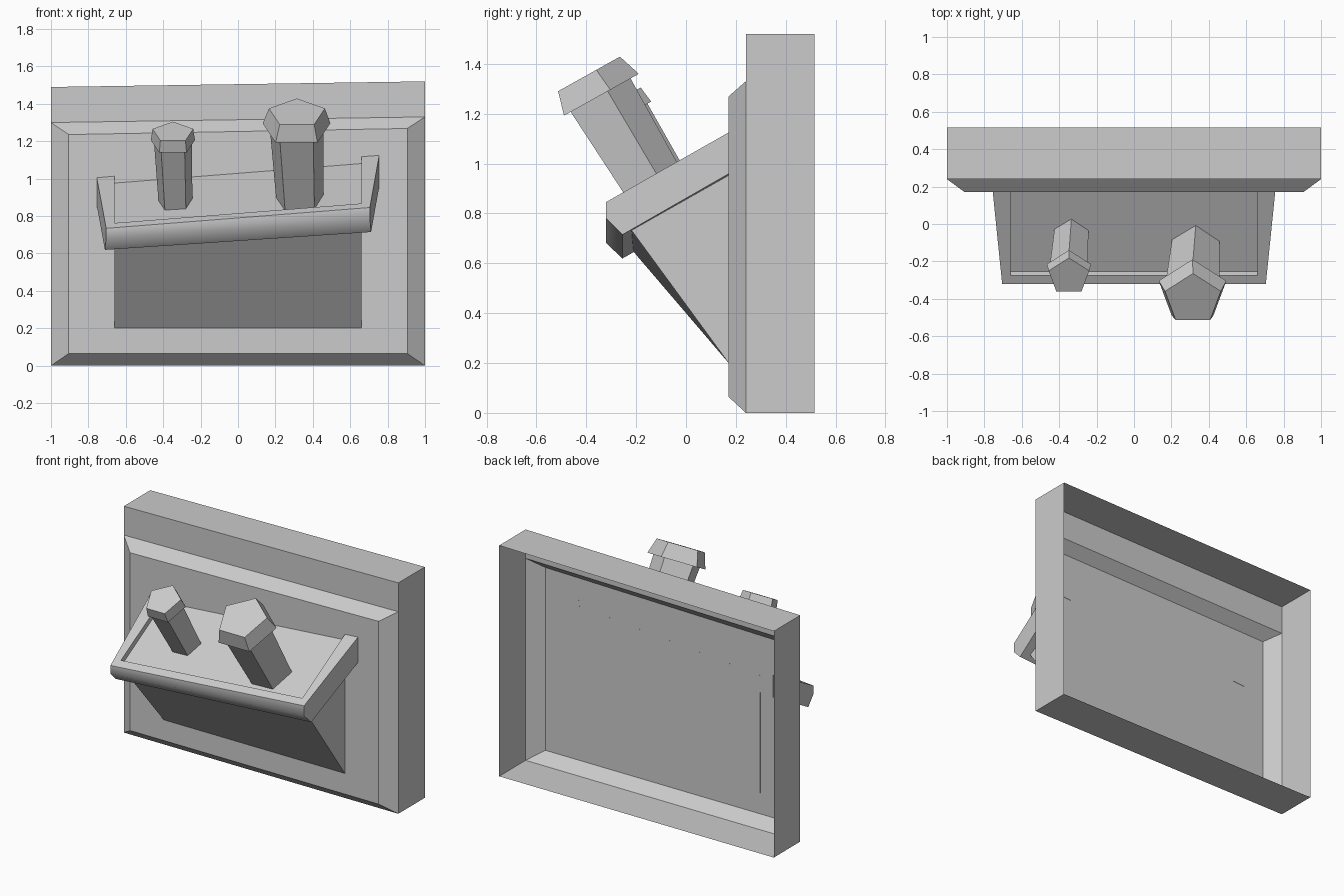
import bpy, bmesh, math
from mathutils import Vector

if "Cube" in bpy.data.objects:
    bpy.data.objects.remove(bpy.data.objects["Cube"])


def build(name, loops, faces):
    """Mesh from named points and faces given as lists of names."""
    bm = bmesh.new()
    v = {k: bm.verts.new(p) for k, p in loops.items()}
    for f in faces:
        bm.faces.new([v[k] for k in f])
    bmesh.ops.recalc_face_normals(bm, faces=bm.faces[:])
    me = bpy.data.meshes.new(name)
    bm.to_mesh(me)
    bm.free()
    ob = bpy.data.objects.new(name, me)
    bpy.context.collection.objects.link(ob)
    return ob


def rect(key, w, y, z0, z1, slope):
    """Four corners, counter-clockwise from the front; the top edge slopes in x."""
    return {key + '0': (-w, y, z0), key + '1': (w, y, z0),
            key + '2': (w, y, z1 + slope * w), key + '3': (-w, y, z1 - slope * w)}


# Backboard: open-backed shell with a raised, bevelled panel and a top strip
pts = {**rect('b', 1, 0.515, 0, 1.505, 0.015), **rect('f', 1, 0.24, 0, 1.505, 0.015),
       **rect('p', 0.905, 0.17, 0.065, 1.252, 0.018)}
pts['m2'] = (1, 0.24, 1.33)
pts['m3'] = (-1, 0.24, 1.30)
build('backboard', pts, [
    ['f0', 'b0', 'b1', 'f1'], ['f1', 'b1', 'b2', 'f2', 'm2'],
    ['f2', 'b2', 'b3', 'f3'], ['f3', 'b3', 'b0', 'f0', 'm3'],
    ['m3', 'm2', 'f2', 'f3'],
    ['f0', 'f1', 'p1', 'p0'], ['f1', 'm2', 'p2', 'p1'],
    ['m2', 'm3', 'p3', 'p2'], ['m3', 'f0', 'p0', 'p3'],
    ['p0', 'p1', 'p2', 'p3']])

# Tray: sloping shelf with raised arms and a rounded front lip
T, U = 0.079, 0.067            # sideways slope of top and underside
profile = [('bt', 0.171, 1.065, T), ('ft', -0.32, 0.79, T), ('fl', -0.32, 0.73, 0.07),
           ('fb', -0.255, 0.667, U), ('bb', 0.171, 0.908, U)]
inner = [('ib', 0.171, 1.066, T), ('if', -0.275, 0.815, T),
         ('lf', -0.255, 0.787, T), ('lb', 0.171, 1.029, T)]
pts = {}
for s, c in ((-1, 'L'), (1, 'R')):
    for k, y, z, sl in profile:
        w = s * (0.755 - 0.05 * (0.17 - y) / 0.49)
        pts[k + c] = (w, y, z + sl * w)
    for k, y, z, sl in inner:
        w = s * 0.66
        pts[k + c] = (w, y, z + sl * w)
faces = []
for c in 'LR':
    faces += [[k[0] + c for k in profile],                      # outer end
              ['bt' + c, 'ft' + c, 'if' + c, 'ib' + c],         # arm top
              ['ib' + c, 'if' + c, 'lf' + c, 'lb' + c]]         # arm inside
for a, b in (('ft', 'fl'), ('fl', 'fb'), ('fb', 'bb'), ('ft', 'if'), ('if', 'lf'), ('lf', 'lb')):
    faces.append([a + 'L', a + 'R', b + 'R', b + 'L'])
# back cap against the panel
faces.append(['btL', 'ibL', 'lbL', 'lbR', 'ibR', 'btR', 'bbR', 'bbL'])
tray = build('tray', pts, faces)
bpy.context.view_layer.objects.active = tray
tray.select_set(True)
bpy.ops.object.shade_smooth_by_angle(angle=math.radians(52))
tray.select_set(False)

# Bracket: wedge carrying the tray
pts = {}
for s, c in ((-1, 'L'), (1, 'R')):
    x = s * 0.66
    pts['lo' + c] = (x, 0.171, 0.2)
    pts['fr' + c] = (x, -0.215 - 0.005 * s, 0.69 + U * x)
    pts['up' + c] = (x, 0.171, 0.909 + U * x)
build('bracket', pts, [['loL', 'loR', 'frR', 'frL'], ['frL', 'frR', 'upR', 'upL'],
                       ['upL', 'upR', 'loR', 'loL'],
                       ['loL', 'frL', 'upL'], ['loR', 'upR', 'frR']])

# Pegs: five-sided tapered shafts with flared heads
ACROSS = Vector((0, 0.873, 0.488))


def frustum(name, p0, r0, p1, r1):
    pts = {}
    for k, p, r in (('a', p0, r0), ('b', p1, r1)):
        for i in range(5):
            t = math.radians(90 + 72 * i)
            pts[f'{k}{i}'] = Vector(p) + r * (math.cos(t) * Vector((1, 0, 0)) + math.sin(t) * ACROSS)
    faces = [[f'{k}{i}' for i in range(5)] for k in 'ab']
    faces += [[f'a{i}', f'a{(i + 1) % 5}', f'b{(i + 1) % 5}', f'b{i}'] for i in range(5)]
    build(name, pts, faces)


def peg(name, foot, r_foot, neck, r_neck, r_rim, top, r_top):
    foot, neck = Vector(foot), Vector(neck)
    sunk = foot + (foot - neck) * 0.06
    frustum(name + '_shaft', sunk, r_foot, neck, r_neck)
    frustum(name + '_head', neck, r_rim, top, r_top)


peg('small_peg', (-0.335, -0.058, 0.876), 0.095, (-0.348, -0.248, 1.188), 0.107, 0.124,
    (-0.348, -0.281, 1.249), 0.114)
peg('large_peg', (0.33, -0.126, 0.89), 0.133, (0.313, -0.355, 1.267), 0.152, 0.19,
    (0.315, -0.402, 1.352), 0.157)
